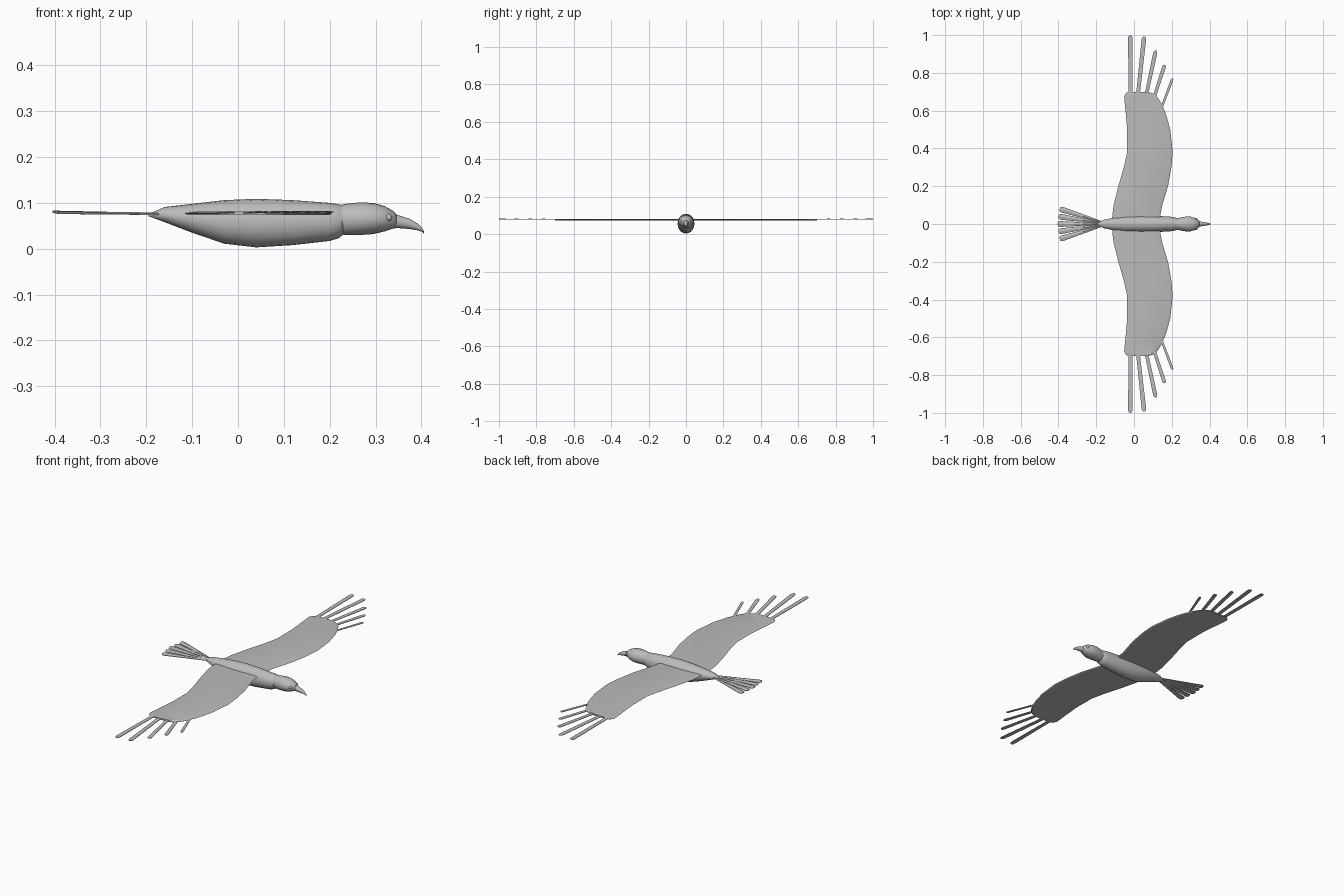
import bpy, bmesh, math
from mathutils import Vector

cube = bpy.data.objects.get("Cube")
if cube:
    bpy.data.objects.remove(cube, do_unlink=True)

grey = bpy.data.materials.new("plumage grey")
grey.use_nodes = True
COLOUR = (0.5, 0.5, 0.5, 1)
grey.diffuse_color = COLOUR
grey.node_tree.nodes["Principled BSDF"].inputs["Base Color"].default_value = COLOUR


def finish(name, bm, mirror=False, angle=40):
    """Turn a bmesh into a shaded object, optionally mirrored across the body."""
    bmesh.ops.recalc_face_normals(bm, faces=bm.faces)
    mesh = bpy.data.meshes.new(name)
    bm.to_mesh(mesh)
    bm.free()
    obj = bpy.data.objects.new(name, mesh)
    bpy.context.collection.objects.link(obj)
    mesh.materials.append(grey)
    if mirror:
        mod = obj.modifiers.new("Mirror", "MIRROR")
        mod.use_axis = (False, True, False)
    bpy.ops.object.select_all(action="DESELECT")
    obj.select_set(True)
    bpy.context.view_layer.objects.active = obj
    bpy.ops.object.shade_smooth_by_angle(angle=math.radians(angle))
    return obj


def skin(bm, rings, caps=(True, True)):
    """Bridge equal rings of points into a tube."""
    loops = [[bm.verts.new(p) for p in ring] for ring in rings]
    n = len(loops[0])
    for a, b in zip(loops, loops[1:]):
        for i in range(n):
            j = (i + 1) % n
            bm.faces.new((a[i], a[j], b[j], b[i]))
    if caps[0]:
        bm.faces.new(loops[0])
    if caps[1]:
        bm.faces.new(loops[-1])


def loft(name, sections, sides=20):
    """Elliptical sections along x: (x, bottom, top, half width)."""
    bm = bmesh.new()
    rings = []
    for x, low, high, half in sections:
        turns = [math.tau * i / sides for i in range(sides)]
        rings.append([(x, half * math.cos(t),
                       (low + high) / 2 + (high - low) / 2 * math.sin(t)) for t in turns])
    skin(bm, rings)
    return finish(name, bm, angle=60)


# Body, head and hooked beak
loft("body", [
    (-0.195, 0.071, 0.076, 0.006), (-0.16, 0.058, 0.091, 0.022),
    (-0.1, 0.035, 0.098, 0.035), (-0.03, 0.011, 0.106, 0.043),
    (0.04, 0.003, 0.109, 0.045), (0.12, 0.008, 0.106, 0.043),
    (0.2, 0.017, 0.1, 0.038), (0.22, 0.023, 0.097, 0.034), (0.232, 0.033, 0.092, 0.028)])
loft("head", [
    (0.2, 0.034, 0.09, 0.026), (0.235, 0.03, 0.098, 0.031),
    (0.265, 0.03, 0.101, 0.038), (0.295, 0.032, 0.1, 0.04),
    (0.32, 0.038, 0.093, 0.033), (0.338, 0.044, 0.083, 0.022),
    (0.346, 0.048, 0.075, 0.014)])
loft("beak", [
    (0.325, 0.044, 0.078, 0.018), (0.35, 0.045, 0.073, 0.013),
    (0.375, 0.043, 0.065, 0.009), (0.393, 0.04, 0.054, 0.006),
    (0.402, 0.037, 0.045, 0.003), (0.406, 0.033, 0.037, 0.001)], sides=12)

# Eyes
bm = bmesh.new()
bmesh.ops.create_uvsphere(bm, u_segments=12, v_segments=8, radius=0.008)
bmesh.ops.translate(bm, verts=bm.verts, vec=(0.328, 0.024, 0.068))
finish("eyes", bm, mirror=True)

# Wings: (y, leading x, trailing x), thin with a sloped leading edge
stations = [
    (0, 0.13, -0.12), (0.1, 0.15, -0.108), (0.2, 0.18, -0.083),
    (0.3, 0.198, -0.054), (0.38, 0.205, -0.036), (0.5, 0.192, -0.036),
    (0.58, 0.17, -0.043), (0.64, 0.145, -0.049), (0.675, 0.122, -0.052),
    (0.693, 0.098, -0.043), (0.7, 0.065, -0.028)]
bm = bmesh.new()
skin(bm, [[(trail, y, 0.078), (trail + 0.02, y, 0.081), (lead - 0.016, y, 0.082),
           (lead, y, 0.077), (lead - 0.005, y, 0.074), (trail + 0.005, y, 0.075)]
          for y, lead, trail in stations], caps=(False, True))
finish("wings", bm, mirror=True, angle=20)


def feather(bm, base, tip, base_half, tip_half, thick=0.0025, ridge=0.001):
    """Slim blade from base to tip with a raised spine and a rounded end."""
    base, tip = Vector(base), Vector(tip)
    along = (tip - base).normalized()
    side = along.cross(Vector((0, 0, 1))).normalized()
    up = Vector((0, 0, thick))
    spine = Vector((0, 0, ridge))
    rings = []
    for t, k in ((0, 0), (0.5, 0.5), (0.95, 1), (0.985, 0.8), (1, 0.35)):
        half = base_half + (tip_half - base_half) * t if t < 0.96 else tip_half * k
        c = base.lerp(tip, t)
        rings.append([c - side * half - up / 2, c + side * half - up / 2,
                      c + side * half + up / 2, c + up / 2 + spine,
                      c - side * half + up / 2])
    skin(bm, rings)


# Spread flight feathers at the wing tips
bm = bmesh.new()
for bx, by, tx, ty, half in [
        (-0.018, 0.66, -0.02, 1.0, 0.012), (0.018, 0.66, 0.054, 0.993, 0.012),
        (0.06, 0.66, 0.115, 0.918, 0.011), (0.1, 0.65, 0.162, 0.842, 0.01),
        (0.14, 0.6, 0.204, 0.77, 0.007)]:
    feather(bm, (bx, by, 0.078), (tx, ty, 0.08), half * 0.8, half)
finish("wing_tip_feathers", bm, mirror=True, angle=20)

# Fanned tail
bm = bmesh.new()
for i in range(-2, 3):
    feather(bm, (-0.17, i * 0.005, 0.074 + abs(i) * 0.0005),
            (-0.405 + abs(i) * 0.006, i * 0.04, 0.079 - abs(i) * 0.001),
            0.005, 0.016, ridge=0.003)
finish("tail_feathers", bm, angle=20)
